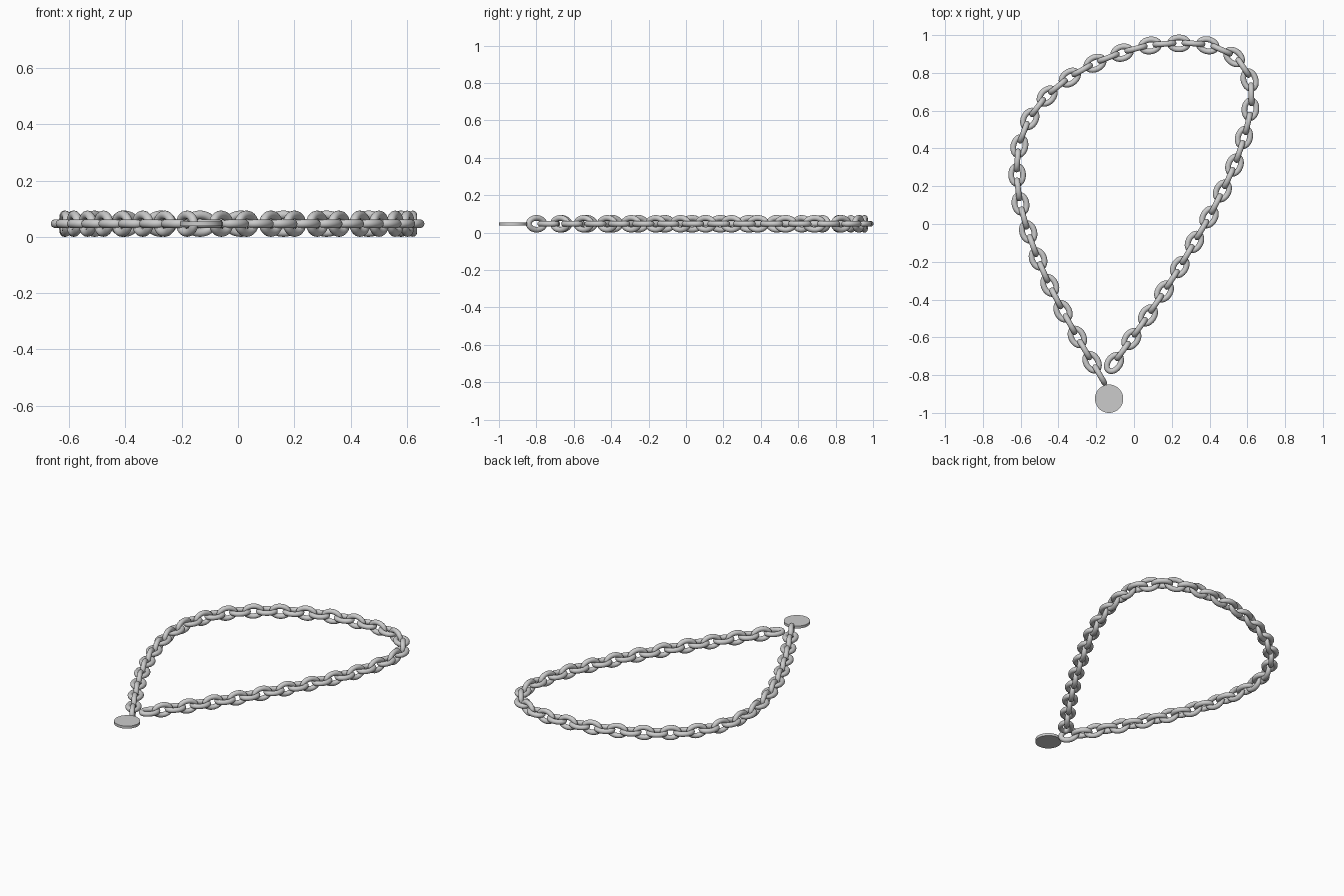
import bpy, bmesh
from math import sin, cos, pi
from mathutils import Vector, Matrix

if "Cube" in bpy.data.objects:
    bpy.data.objects.remove(bpy.data.objects["Cube"])

Z = 0.047             # height of the chain's centre plane
A, B, R = 0.048, 0.0315, 0.0152   # link half length, half width, wire radius
NU, NV = 32, 14

# centres of the flat-lying links, from the pendant end around the loop
flat = [Vector((x, y, Z)) for x, y in [
    (-.222, -.732), (-.300, -.598), (-.376, -.462), (-.446, -.325), (-.508, -.185),
    (-.560, -.042), (-.601, .107), (-.619, .260), (-.607, .412), (-.552, .556),
    (-.460, .677), (-.340, .775), (-.206, .851), (-.063, .907), (.085, .945),
    (.238, .956), (.390, .946), (.530, .884), (.612, .762), (.616, .608),
    (.582, .458), (.532, .312), (.468, .175), (.397, .037), (.320, -.095),
    (.242, -.228), (.159, -.357), (.074, -.484), (-.014, -.609), (-.106, -.736)]]


def link_mesh():
    """Oval ring of round wire, long axis on X, lying in XY."""
    bm = bmesh.new()
    rings = []
    for i in range(NU):
        u = 2 * pi * i / NU
        c = Vector((A * cos(u), B * sin(u), 0))
        n = Vector((B * cos(u), A * sin(u), 0)).normalized()
        rings.append([bm.verts.new(c + n * R * cos(2 * pi * j / NV)
                                   + Vector((0, 0, R * sin(2 * pi * j / NV))))
                      for j in range(NV)])
    for i in range(NU):
        p, q = rings[i], rings[(i + 1) % NU]
        for j in range(NV):
            k = (j + 1) % NV
            bm.faces.new((p[j], q[j], q[k], p[k])).smooth = True
    bmesh.ops.recalc_face_normals(bm, faces=bm.faces)
    me = bpy.data.meshes.new("chain_link")
    bm.to_mesh(me)
    bm.free()
    return me


mesh = link_mesh()


def add_link(name, pos, direction, upright):
    ob = bpy.data.objects.new(name, mesh)
    x = direction.normalized()
    z = Vector((0, 0, 1))
    y = z.cross(x)
    m = Matrix((x, y, z)).transposed().to_4x4()
    if upright:
        m = m @ Matrix.Rotation(pi / 2, 4, 'X')
    ob.matrix_world = Matrix.Translation(pos) @ m
    bpy.context.collection.objects.link(ob)


# chain: flat links alternating with upright links
pts = [2 * flat[0] - flat[1]] + flat + [2 * flat[-1] - flat[-2]]
for i in range(1, len(pts) - 1):
    add_link(f"flat_link_{i:02d}", pts[i], pts[i + 1] - pts[i - 1], False)
for i in range(1, len(pts) - 2):
    a, b, c, d = pts[i - 1:i + 3]
    add_link(f"upright_link_{i:02d}", (9 * (b + c) - a - d) / 16, c - b, True)
add_link("pendant_link", Vector((-.181, -.799, Z)), flat[0] - flat[1], True)

# round pendant tag
bpy.ops.mesh.primitive_cylinder_add(vertices=48, radius=.075, depth=.016,
                                    location=(-.132, -.925, Z))
bpy.context.object.name = "pendant_disc"
bpy.ops.object.shade_smooth_by_angle()
